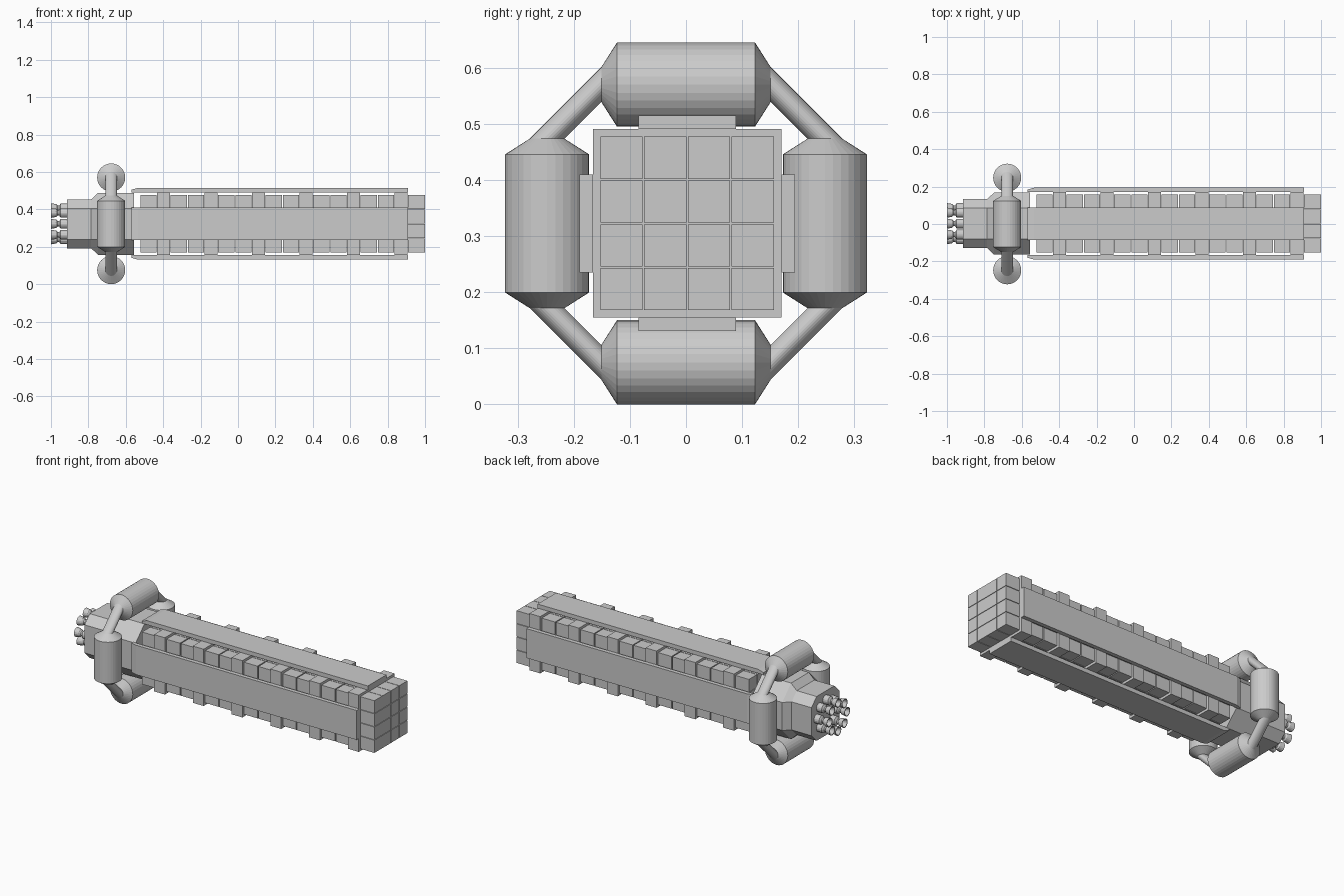
import bpy, bmesh, math
from mathutils import Matrix, Vector

if "Cube" in bpy.data.objects:
    bpy.data.objects.remove(bpy.data.objects["Cube"])

CY, CZ = 0.002, 0.3225          # axis of the hull
RING_X = -0.678


def finish(bm, name):
    bmesh.ops.recalc_face_normals(bm, faces=bm.faces)
    me = bpy.data.meshes.new(name)
    bm.to_mesh(me)
    bm.free()
    ob = bpy.data.objects.new(name, me)
    bpy.context.collection.objects.link(ob)
    return ob


def add_box(bm, x0, x1, y0, y1, z0, z1):
    m = Matrix.Translation(((x0 + x1) / 2, (y0 + y1) / 2, (z0 + z1) / 2))
    m = m @ Matrix.Diagonal((x1 - x0, y1 - y0, z1 - z0, 1))
    bmesh.ops.create_cube(bm, size=1, matrix=m)


def loft(bm, loops, closed=False, cap=True):
    rings = [[bm.verts.new(p) for p in loop] for loop in loops]
    pairs = list(zip(rings, rings[1:]))
    if closed:
        pairs.append((rings[-1], rings[0]))
    for a, b in pairs:
        n = len(a)
        for i in range(n):
            j = (i + 1) % n
            bm.faces.new((a[i], a[j], b[j], b[i]))
    if cap and not closed:
        bm.faces.new(rings[0])
        bm.faces.new(rings[-1])


# Cargo containers in a 4 x 4 grid, with square frames between the stacks
PITCH, SEG, START = 0.078, 0.254, -0.522
cargo, frames = bmesh.new(), bmesh.new()
for s in range(6):
    x = START + SEG * s
    add_box(frames, x + 0.088, x + 0.159, CY - 0.168, CY + 0.168, CZ - 0.168, CZ + 0.168)
    for a, b in ((x, x + 0.087), (x + 0.16, x + 0.248)):
        if b > 0.95:
            b = 1.0
        for i in range(4):
            for j in range(4):
                y = CY + (i - 1.5) * PITCH
                z = CZ + (j - 1.5) * PITCH
                add_box(cargo, a, b, y - 0.0375, y + 0.0375, z - 0.0375, z + 0.0375)
finish(cargo, "cargo_containers")
finish(frames, "cargo_frames")

# Four long armour plates, chamfered at the rear end
plates = bmesh.new()
profile = [(-0.57, 0.168), (0.91, 0.168), (0.91, 0.192), (-0.535, 0.192), (-0.57, 0.182)]
for k in range(4):
    rot = Matrix.Translation((0, CY, CZ)) @ Matrix.Rotation(k * math.pi / 2, 4, 'X')
    loft(plates, [[rot @ Vector((x, side * 0.087, z)) for x, z in profile] for side in (-1, 1)])
finish(plates, "armour_plates")


# Engine hull: chamfered square sections along x
def chamfered(x, h, f=0.083):
    pts = [(h, -f), (h, f), (f, h), (-f, h), (-h, f), (-h, -f), (-f, -h), (f, -h)]
    return [(x, CY + y, CZ + z) for y, z in pts]


hull = bmesh.new()
loft(hull, [chamfered(-0.915, 0.131), chamfered(-0.785, 0.131),
            chamfered(-0.748, 0.166), chamfered(-0.556, 0.166)])
finish(hull, "engine_hull")

core = bmesh.new()
add_box(core, -0.557, -0.52, CY - 0.08, CY + 0.08, CZ - 0.08, CZ + 0.08)
finish(core, "hull_connector")

# Ring of eight hollow nozzles
nozzles = bmesh.new()
shape = [(-0.914, 0.026), (-0.948, 0.026), (-0.956, 0.014), (-0.964, 0.014),
         (-0.972, 0.022), (-1.0, 0.027), (-1.0, 0.023), (-0.975, 0.012)]
N = 16
for k in range(8):
    a = k * math.pi / 4
    y, z = CY + 0.083 * math.cos(a), CZ + 0.083 * math.sin(a)
    loft(nozzles, [[(x, y + r * math.cos(2 * math.pi * i / N), z + r * math.sin(2 * math.pi * i / N))
                    for i in range(N)] for x, r in shape])
finish(nozzles, "engine_nozzles")

# Four tanks joined by slanted pipes, one closed loft around the hull
ring = bmesh.new()
loops = []
N = 32
for k in range(4):
    rot = Matrix.Translation((RING_X, 0, CZ)) @ Matrix.Rotation(-k * math.pi / 2, 4, 'X')
    for s, r in ((-0.151, 0.031), (-0.123, 0.075), (0.123, 0.075), (0.151, 0.031)):
        loops.append([rot @ Vector((r * math.cos(2 * math.pi * i / N), s,
                                    0.2475 + r * math.sin(2 * math.pi * i / N))) for i in range(N)])
loft(ring, loops, closed=True)
finish(ring, "tank_ring")
